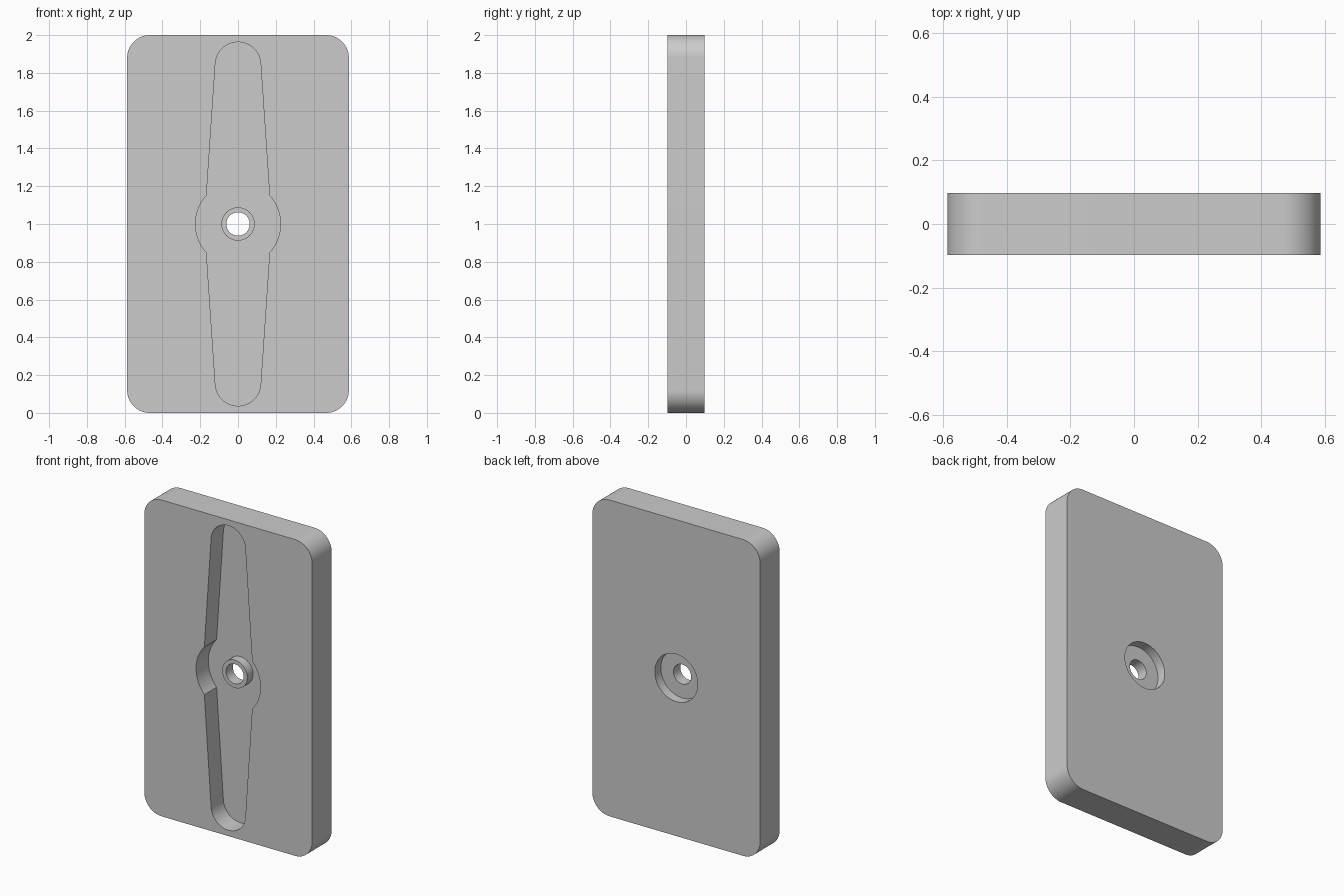
import bpy, bmesh, math
from math import sin, cos, radians

if "Cube" in bpy.data.objects:
    bpy.data.objects.remove(bpy.data.objects["Cube"])

grey = bpy.data.materials.new("light_grey")
grey.use_nodes = True
grey.diffuse_color = (0.6, 0.6, 0.6, 1)
grey.node_tree.nodes["Principled BSDF"].inputs["Base Color"].default_value = (0.6, 0.6, 0.6, 1)

MID = 1.0                      # height of the centre hole
FRONT, BACK = -0.0975, 0.0975  # plate faces
FLOOR = 0.025                  # bottom of the front pocket


def arc(cx, cz, r, start, end, steps):
    angles = [radians(start + (end - start) * i / steps) for i in range(steps + 1)]
    return [(cx + r * cos(a), cz + r * sin(a)) for a in angles]


def circle(r):
    return arc(0, MID, r, 0, 360, 96)[:-1]


def prism(name, outline, y0, y1):
    """Extrude an x-z outline from y0 to y1."""
    bm = bmesh.new()
    base = bm.faces.new([bm.verts.new((x, y0, z)) for x, z in outline])
    top = bmesh.ops.extrude_face_region(bm, geom=[base])["geom"]
    bmesh.ops.translate(bm, vec=(0, y1 - y0, 0),
                        verts=[v for v in top if isinstance(v, bmesh.types.BMVert)])
    bmesh.ops.recalc_face_normals(bm, faces=bm.faces)
    mesh = bpy.data.meshes.new(name)
    bm.to_mesh(mesh)
    bm.free()
    mesh.materials.append(grey)
    obj = bpy.data.objects.new(name, mesh)
    bpy.context.collection.objects.link(obj)
    return obj


def combine(target, tool, operation):
    """Apply a boolean and discard the tool."""
    bpy.context.view_layer.objects.active = target
    mod = target.modifiers.new(tool.name, "BOOLEAN")
    mod.object, mod.operation, mod.solver = tool, operation, "EXACT"
    bpy.ops.object.modifier_apply(modifier=mod.name)
    bpy.data.objects.remove(tool)


# Rounded plate
HALF_W, CORNER = 0.587, 0.12
outline = []
for sx, sz, start in ((1, 1, 0), (-1, 1, 90), (-1, -1, 180), (1, -1, 270)):
    outline += arc(sx * (HALF_W - CORNER), MID + sz * (MID - CORNER), CORNER,
                   start, start + 90, 20)
plate = prism("plate", outline, FRONT, BACK)

# Front pocket: tapered rounded arms with a round hub
tip, hub = 0.12, 0.225
hub_angle = 42
upper = (arc(0, MID, hub, 0, hub_angle, 16)
         + arc(0, MID + 0.843, tip, 4, 176, 40)
         + arc(0, MID, hub, 180 - hub_angle, 180, 16))
lower = [(-x, 2 * MID - z) for x, z in upper]
combine(plate, prism("pocket", upper[:-1] + lower[:-1], FRONT - 0.1, FLOOR), "DIFFERENCE")

# Raised boss, rear counterbore and through hole
combine(plate, prism("boss", circle(0.088), -0.032, FLOOR + 0.006), "UNION")
combine(plate, prism("counterbore", circle(0.15), 0.037, BACK + 0.1), "DIFFERENCE")
combine(plate, prism("through_hole", circle(0.062), FRONT - 0.1, BACK + 0.1), "DIFFERENCE")

# Smooth curved walls, crisp edges
bpy.ops.object.select_all(action="DESELECT")
plate.select_set(True)
bpy.context.view_layer.objects.active = plate
bpy.ops.object.shade_smooth_by_angle(angle=radians(30))
